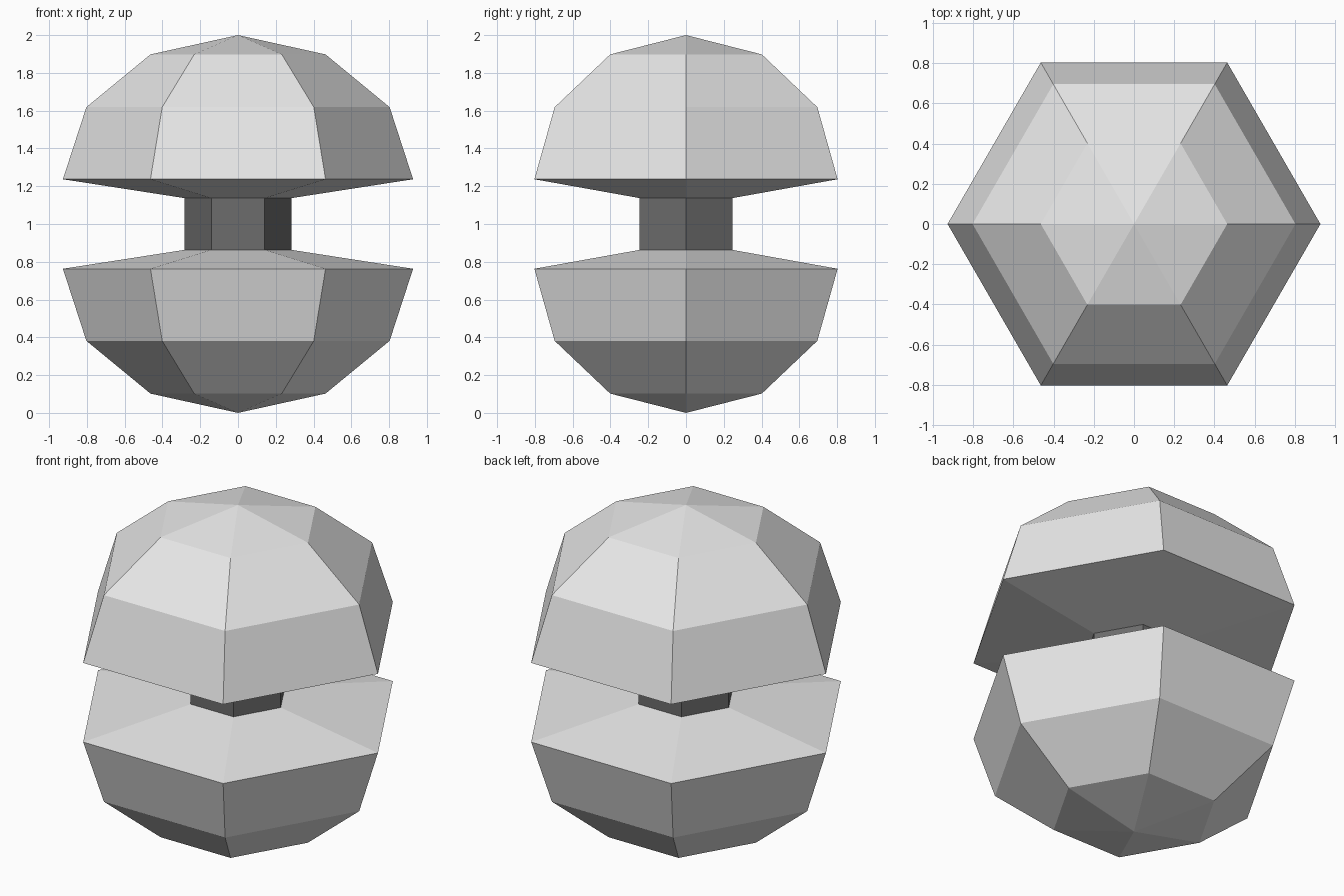
import bpy
import bmesh
from math import sin, cos, radians, tau
from mathutils import Vector

cube = bpy.data.objects.get("Cube")
if cube:
    bpy.data.objects.remove(cube, do_unlink=True)

SIDES = 6
RADIUS, HEIGHT = 0.927, 0.763   # dome rim radius and dome rise
RIM_Z = 2 - HEIGHT              # rim of the upper dome
NECK_RADIUS, NECK_Z = 0.283, 1.137


def material(name, value):
    mat = bpy.data.materials.new(name)
    mat.use_nodes = True
    colour = (value, value, value, 1)
    mat.diffuse_color = colour
    mat.node_tree.nodes["Principled BSDF"].inputs["Base Color"].default_value = colour
    return mat


def lathe(name, profile, mat):
    """Revolve (radius, z) points into a flat-faced six-sided solid."""
    bm = bmesh.new()
    rings = []
    for r, z in profile:
        count = SIDES if r > 0 else 1
        rings.append([bm.verts.new(Vector((r * cos(tau * i / SIDES),
                                           r * sin(tau * i / SIDES), z)))
                      for i in range(count)])
    for a, b in zip(rings, rings[1:]):
        for i in range(SIDES):
            j = (i + 1) % SIDES
            corners = [a[i % len(a)], a[j % len(a)], b[j % len(b)], b[i % len(b)]]
            bm.faces.new(list(dict.fromkeys(corners)))
    bmesh.ops.recalc_face_normals(bm, faces=bm.faces)
    mesh = bpy.data.meshes.new(name)
    bm.to_mesh(mesh)
    bm.free()
    mesh.materials.append(mat)
    obj = bpy.data.objects.new(name, mesh)
    bpy.context.collection.objects.link(obj)
    return obj


shell_grey = material("light grey", 0.8)
neck_grey = material("dark grey", 0.15)

# Upper dome: shallow cone underneath, rounded steps up to the tip
slope = (RIM_Z - NECK_Z) / (RADIUS - NECK_RADIUS)
cone_tip = RIM_Z - slope * RADIUS
dome = [(0, cone_tip)]
dome += [(RADIUS * cos(radians(a)), RIM_Z + HEIGHT * sin(radians(a))) for a in (0, 30, 60)]
dome += [(0, RIM_Z + HEIGHT)]
lathe("upper_dome", dome, shell_grey)

# Lower dome mirrors the upper one
lathe("lower_dome", [(r, 2 - z) for r, z in dome], shell_grey)

# Neck column joining the two domes
lathe("neck_column", [(0, 2 - NECK_Z), (NECK_RADIUS, 2 - NECK_Z),
                      (NECK_RADIUS, NECK_Z), (0, NECK_Z)], neck_grey)
